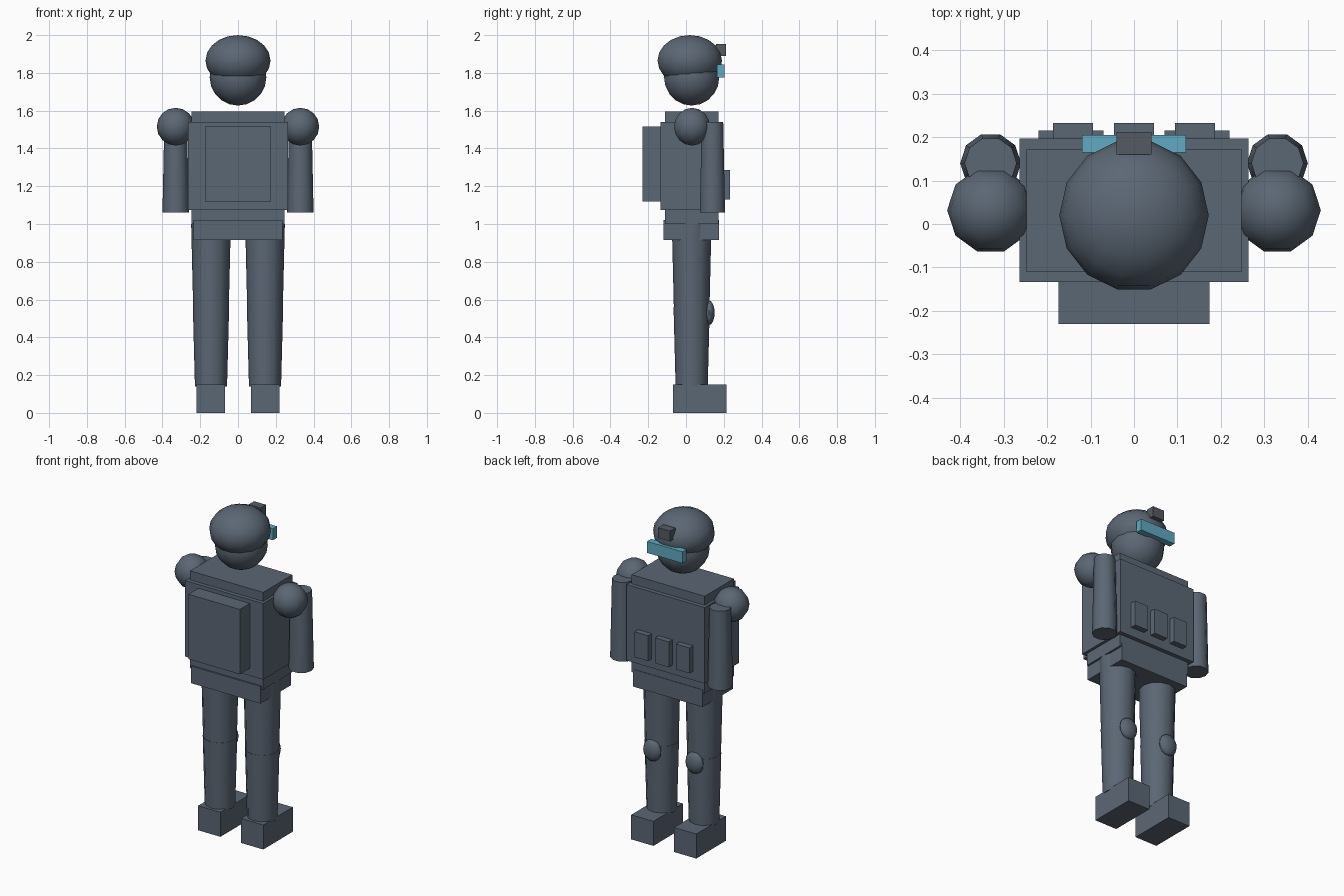
import bpy, bmesh, math
from mathutils import Matrix, Vector

old = bpy.data.objects.get("Cube")
if old:
    bpy.data.objects.remove(old, do_unlink=True)


def material(name, rgb):
    m = bpy.data.materials.new(name)
    m.use_nodes = True
    m.diffuse_color = (*rgb, 1)
    m.node_tree.nodes["Principled BSDF"].inputs["Base Color"].default_value = (*rgb, 1)
    return m


SLATE = material("slate_blue_grey", (0.105, 0.135, 0.175))
GREY = material("dark_grey", (0.09, 0.105, 0.125))
CYAN = material("visor_cyan", (0.12, 0.40, 0.54))
QUARTER = Matrix.Rotation(math.pi / 2, 4, 'Z')


def finish(name, bm, mat, smooth_angle=None):
    mesh = bpy.data.meshes.new(name)
    bm.to_mesh(mesh)
    bm.free()
    mesh.materials.append(mat)
    ob = bpy.data.objects.new(name, mesh)
    bpy.context.collection.objects.link(ob)
    if smooth_angle:
        bpy.ops.object.select_all(action='DESELECT')
        ob.select_set(True)
        bpy.context.view_layer.objects.active = ob
        bpy.ops.object.shade_smooth_by_angle(angle=math.radians(smooth_angle))
    return ob


def box(name, low, high, mat=SLATE):
    low, high = Vector(low), Vector(high)
    bm = bmesh.new()
    bmesh.ops.create_cube(bm, size=1, matrix=Matrix.Translation((low + high) / 2)
                          @ Matrix.Diagonal((*(high - low), 1)))
    return finish(name, bm, mat)


def ball(name, centre, radii, segments, rings):
    bm = bmesh.new()
    bmesh.ops.create_uvsphere(bm, u_segments=segments, v_segments=rings, radius=1,
                              matrix=Matrix.Translation(centre)
                              @ Matrix.Diagonal((*radii, 1)) @ QUARTER)
    return finish(name, bm, SLATE, 60)


def tube(name, x, y, z_low, z_high, r_low, r_high, sides):
    bm = bmesh.new()
    place = Matrix.Translation((x, y, (z_low + z_high) / 2)) @ QUARTER
    bmesh.ops.create_cone(bm, cap_ends=True, segments=sides, radius1=r_low,
                          radius2=r_high, depth=z_high - z_low, matrix=place)
    return finish(name, bm, SLATE, 50)


# Head, helmet and head gear
ball("head", (0, 0.03, 1.777), (0.15, 0.15, 0.15), 14, 10)
ball("helmet", (0, 0.02, 1.865), (0.172, 0.175, 0.135), 14, 10)
box("visor", (-0.12, 0.165, 1.775), (0.12, 0.205, 1.845), CYAN)
box("helmet_mount", (-0.04, 0.16, 1.89), (0.04, 0.212, 1.953), GREY)

# Trunk
box("torso", (-0.247, -0.11, 1.0), (0.247, 0.172, 1.595))
box("vest", (-0.264, -0.134, 1.075), (0.264, 0.197, 1.54))
box("hips", (-0.235, -0.12, 0.915), (0.235, 0.175, 1.02))
box("backpack", (-0.174, -0.23, 1.12), (0.174, -0.13, 1.517))

# Row of chest pouches
for i, x in enumerate((-0.14, 0, 0.14)):
    box(f"pouch_{i + 1}", (x - 0.046, 0.19, 1.13), (x + 0.046, 0.232, 1.285))

# Limbs, both sides
for side, s in (("left", 1), ("right", -1)):
    ball(f"{side}_shoulder", (s * 0.33, 0.032, 1.515), (0.1, 0.1, 0.1), 10, 8)
    tube(f"{side}_arm", s * 0.33, 0.14, 1.06, 1.54, 0.07, 0.06, 10)
    tube(f"{side}_thigh", s * 0.143, 0.03, 0.54, 1.0, 0.094, 0.105, 12)
    tube(f"{side}_shin", s * 0.143, 0.03, 0.14, 0.56, 0.085, 0.096, 12)
    ball(f"{side}_knee_pad", (s * 0.143, 0.122, 0.53), (0.06, 0.031, 0.065), 10, 8)
    mid = s * 0.145
    box(f"{side}_boot", (mid - 0.075, -0.07, 0), (mid + 0.075, 0.215, 0.15))
